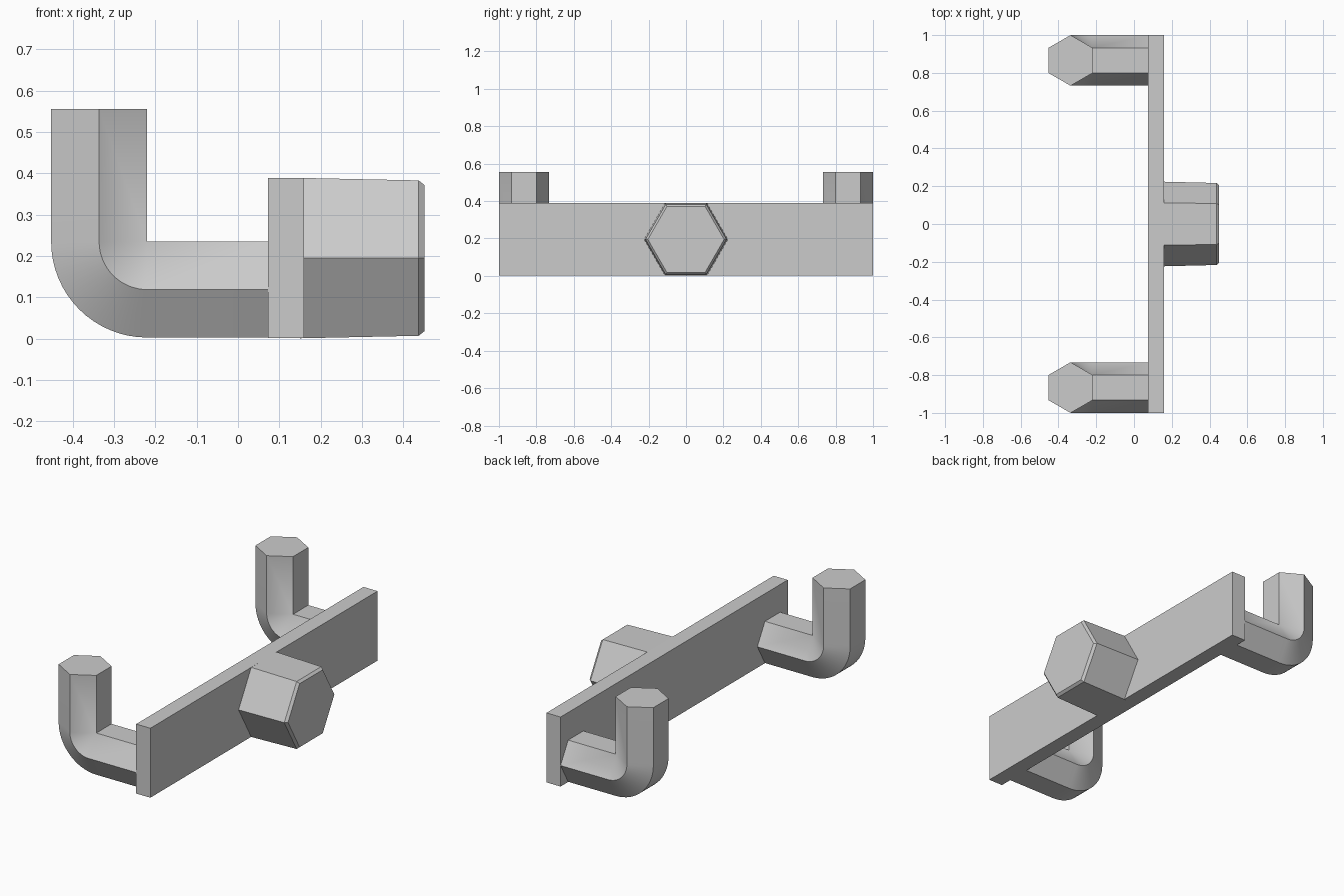
import bpy, bmesh, math
from mathutils import Vector

cube = bpy.data.objects.get("Cube")
if cube:
    bpy.data.objects.remove(cube, do_unlink=True)

grey = bpy.data.materials.new("plain grey")
grey.use_nodes = True
colour = (0.6, 0.6, 0.6, 1)
grey.diffuse_color = colour
grey.node_tree.nodes["Principled BSDF"].inputs["Base Color"].default_value = colour


def finish(name, bm):
    bmesh.ops.remove_doubles(bm, verts=bm.verts, dist=0.0005)
    bmesh.ops.recalc_face_normals(bm, faces=bm.faces)
    mesh = bpy.data.meshes.new(name)
    bm.to_mesh(mesh)
    bm.free()
    mesh.materials.append(grey)
    obj = bpy.data.objects.new(name, mesh)
    bpy.context.collection.objects.link(obj)
    bpy.ops.object.select_all(action='DESELECT')
    obj.select_set(True)
    bpy.context.view_layer.objects.active = obj
    bpy.ops.object.shade_smooth_by_angle(angle=math.radians(25))
    return obj


def hex_loft(name, stations):
    """Loft a hexagon with corners along y; station = (centre, up, radius)."""
    bm = bmesh.new()
    rings = []
    for centre, up, radius in stations:
        ring = []
        for i in range(6):
            a = math.radians(60 * i)
            offset = Vector((0, 1, 0)) * math.cos(a) + Vector(up) * math.sin(a)
            ring.append(bm.verts.new(Vector(centre) + offset * radius))
        rings.append(ring)
    for r, s in zip(rings, rings[1:]):
        for i in range(6):
            j = (i + 1) % 6
            bm.faces.new((r[i], r[j], s[j], s[i]))
    bm.faces.new(rings[0])
    bm.faces.new(rings[-1])
    return finish(name, bm)


# Back plate
bm = bmesh.new()
bmesh.ops.create_cube(bm, size=1)
bmesh.ops.scale(bm, vec=(0.087, 2, 0.387), verts=bm.verts)
bmesh.ops.translate(bm, vec=(0.1165, 0, 0.1955), verts=bm.verts)
finish("plate", bm)

# Hexagonal knob with slight taper and chamfered end
hex_loft("knob", [((x, 0, 0.195), (0, 0, 1), r)
                  for x, r in ((0.15, 0.224), (0.437, 0.217), (0.451, 0.204))])

# Bent hexagonal hooks
R = 0.134
A = R * math.sqrt(3) / 2
BEND = Vector((-0.22, 0, 0.235))
for name, y in (("front_hook", -0.866), ("back_hook", 0.866)):
    stations = [((0.08, y, BEND.z - A), (0, 0, 1), R)]
    for i in range(17):
        t = math.pi / 2 * i / 16
        up = Vector((math.sin(t), 0, math.cos(t)))
        stations.append((BEND + Vector((0, y, 0)) - up * A, up, R))
    stations.append(((BEND.x - A, y, 0.556), (1, 0, 0), R))
    hex_loft(name, stations)
